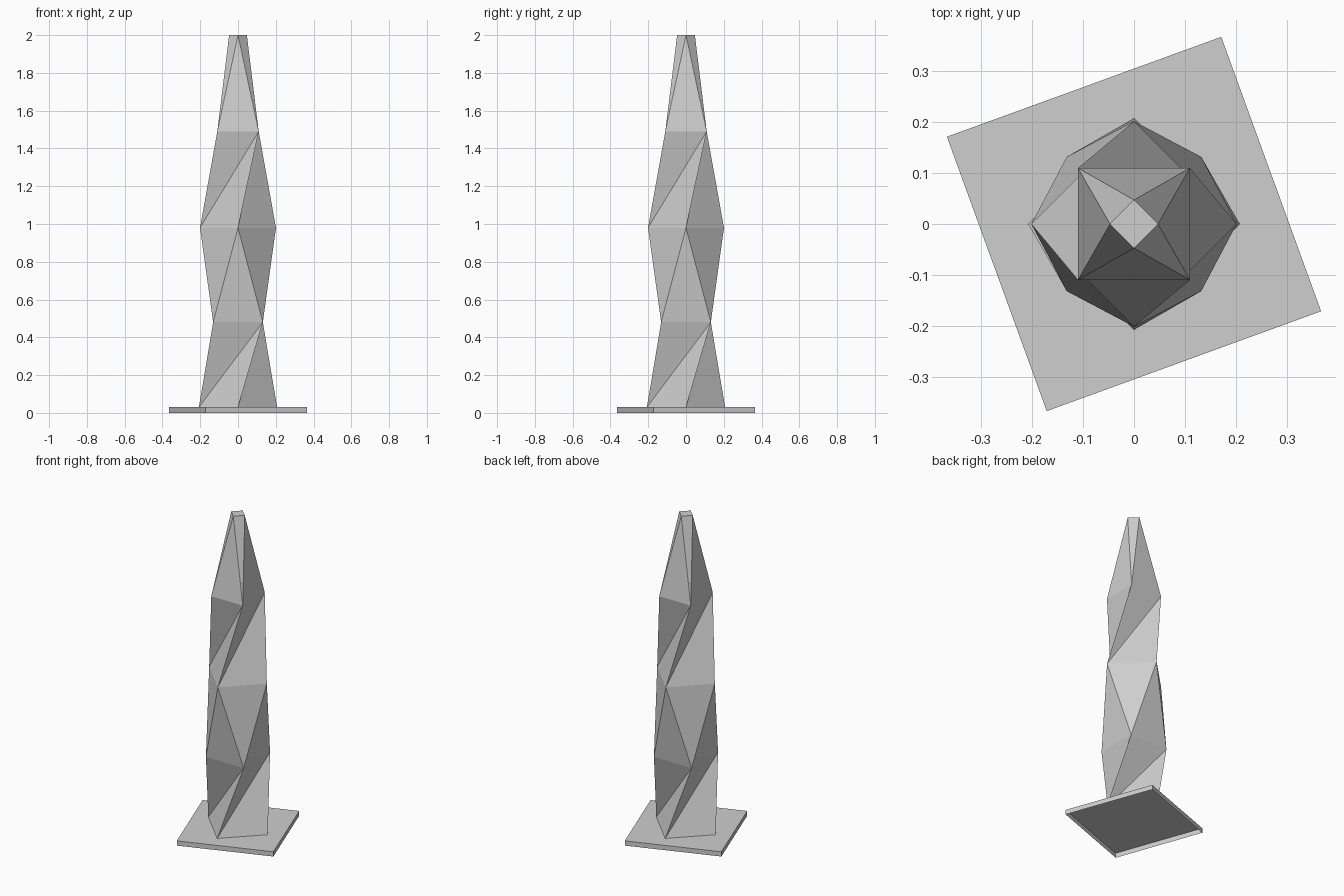
import bpy, bmesh
from math import radians, cos, sin

cube = bpy.data.objects.get("Cube")
if cube:
    bpy.data.objects.remove(cube, do_unlink=True)

grey = bpy.data.materials.new("light_grey")
grey.use_nodes = True
colour = (0.62, 0.62, 0.62, 1)
grey.diffuse_color = colour
grey.node_tree.nodes["Principled BSDF"].inputs["Base Color"].default_value = colour


def square_ring(bm, radius, z, degrees):
    """Four corners of a turned square, counter-clockwise."""
    return [bm.verts.new((radius * cos(radians(degrees + 90 * i)),
                          radius * sin(radians(degrees + 90 * i)), z)) for i in range(4)]


def finish(bm, name):
    mesh = bpy.data.meshes.new(name)
    bm.to_mesh(mesh)
    bm.free()
    mesh.materials.append(grey)
    obj = bpy.data.objects.new(name, mesh)
    bpy.context.collection.objects.link(obj)
    return obj


# Twisted tower: each square turns 45 degrees past the one below
LEVELS = [(0.03, 0.207), (0.48, 0.186), (0.98, 0.201), (1.49, 0.155), (2.0, 0.047)]
bm = bmesh.new()
rings = [square_ring(bm, r, z, 45 * n) for n, (z, r) in enumerate(LEVELS)]
for n, (low, high) in enumerate(zip(rings, rings[1:])):
    for i in range(4):
        j = (i + 1) % 4
        if n % 2 == 0:   # creased inwards
            bm.faces.new((low[i], low[j], high[j]))
            bm.faces.new((low[i], high[j], high[i]))
        else:            # folded outwards
            bm.faces.new((low[i], low[j], high[i]))
            bm.faces.new((low[j], high[j], high[i]))
bm.faces.new(rings[-1])
finish(bm, "twisted_tower")

# Base plate: shallow tray, open underneath
bm = bmesh.new()
low = square_ring(bm, 0.404, 0, 65)
high = square_ring(bm, 0.404, 0.03, 65)
for i in range(4):
    j = (i + 1) % 4
    bm.faces.new((low[i], low[j], high[j], high[i]))
bm.faces.new(high)
finish(bm, "base_plate")
